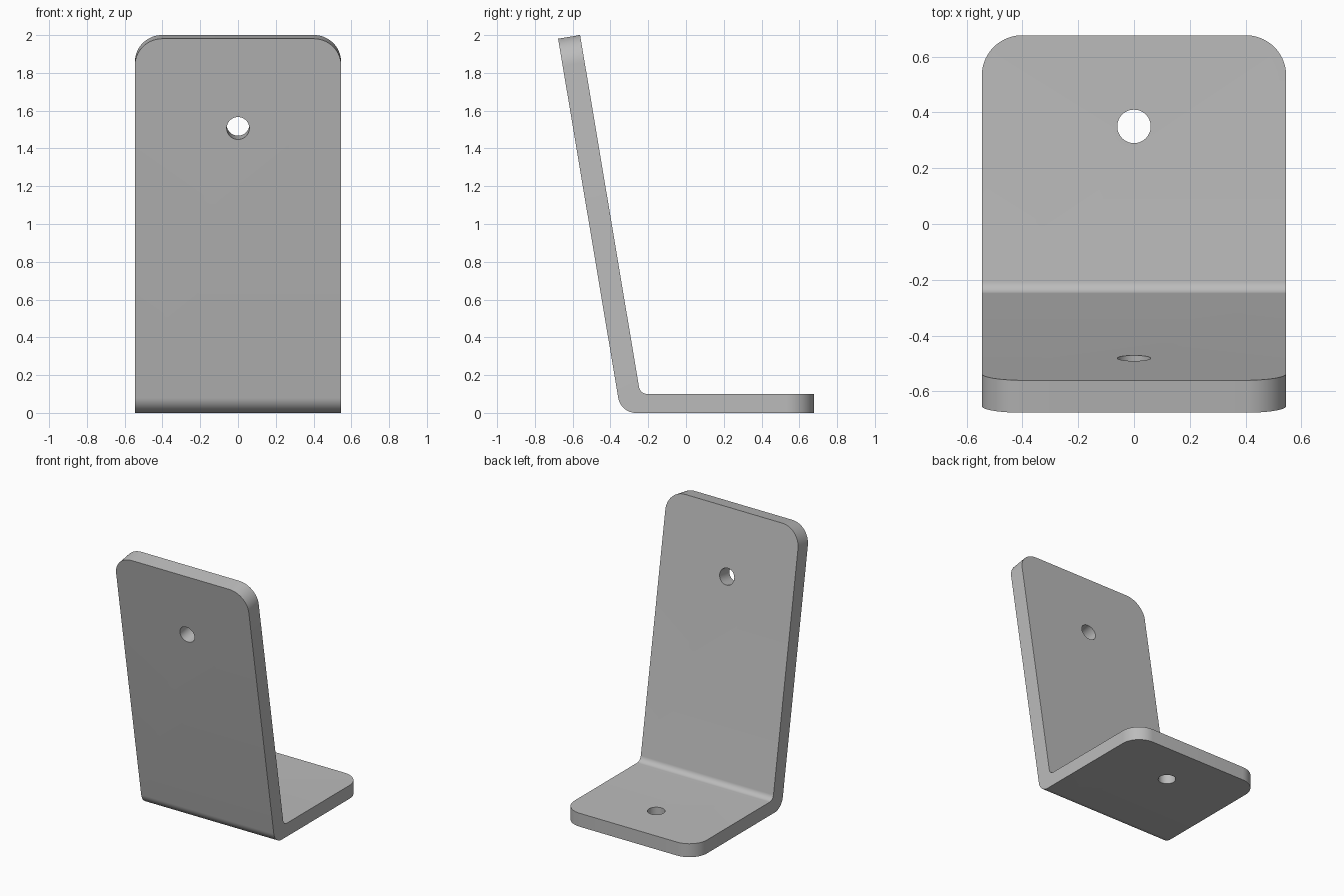
import bpy, bmesh, math
from mathutils import Vector

if "Cube" in bpy.data.objects:
    bpy.data.objects.remove(bpy.data.objects["Cube"], do_unlink=True)

HALF_W, DEPTH, BASE_T, PLATE_T = 0.546, 0.677, 0.1, 0.118
LEAN = math.radians(9.5)
CORNER_R, HOLE_R = 0.145, 0.06

# Plate directions in the (y, z) plane
along = Vector((-math.sin(LEAN), math.cos(LEAN)))
across = Vector((math.cos(LEAN), math.sin(LEAN)))


def fillet(corner, d1, d2, radius, steps=12):
    """Arc that rounds a corner between unit directions d1 and d2."""
    half = d1.angle(d2) / 2
    centre = corner + (d1 + d2).normalized() * radius / math.sin(half)
    a = corner + d1 * radius / math.tan(half) - centre
    b = corner + d2 * radius / math.tan(half) - centre
    total = a.angle(b)
    return [centre + (a * math.sin(total * (1 - i / steps)) + b * math.sin(total * i / steps))
            / math.sin(total) for i in range(steps + 1)]


# Bent side profile
top_outer = Vector((-DEPTH, 1.981))
top_inner = top_outer + across * PLATE_T


def meet(point, z):
    """Where the leaning line through point reaches height z."""
    return point + along * (z - point.y) / along.y


flat = Vector((1, 0))
profile = [Vector((DEPTH, 0)), Vector((DEPTH, BASE_T))]
profile += fillet(meet(top_inner, BASE_T), flat, along, 0.045)
profile += [top_inner, top_outer]
profile += fillet(meet(top_outer, 0), along, flat, 0.095)

# Extrude the profile across the width
bm = bmesh.new()
face = bm.faces.new([bm.verts.new((-HALF_W, p.x, p.y)) for p in profile])
new = bmesh.ops.extrude_face_region(bm, geom=[face])["geom"]
bmesh.ops.translate(bm, vec=(2 * HALF_W, 0, 0),
                    verts=[g for g in new if isinstance(g, bmesh.types.BMVert)])


# Round the four free corners
def at_end(v):
    return v.co.y > DEPTH - 0.01 or v.co.z > 1.9


ends = [e for e in bm.edges if all(at_end(v) for v in e.verts)
        and abs(e.verts[0].co.x - e.verts[1].co.x) < 0.01]
bmesh.ops.bevel(bm, geom=ends, offset=CORNER_R, offset_type='OFFSET', segments=14,
                profile=0.5, affect='EDGES', clamp_overlap=False)
bmesh.ops.recalc_face_normals(bm, faces=bm.faces[:])
mesh = bpy.data.meshes.new("bent_bracket")
bm.to_mesh(mesh)
bm.free()
bracket = bpy.data.objects.new("bent_bracket", mesh)
bpy.context.collection.objects.link(bracket)


# Drill the base hole and the back plate hole
def drill(name, location, tilt):
    bpy.ops.mesh.primitive_cylinder_add(vertices=48, radius=HOLE_R, depth=0.4,
                                        location=location, rotation=(tilt, 0, 0))
    cutter = bpy.context.object
    cutter.name = name
    cutter.hide_render = True
    mod = bracket.modifiers.new(name, 'BOOLEAN')
    mod.operation = 'DIFFERENCE'
    mod.solver = 'EXACT'
    mod.object = cutter
    bpy.context.view_layer.objects.active = bracket
    bpy.ops.object.modifier_apply(modifier=name)
    bpy.data.objects.remove(cutter, do_unlink=True)


drill("base_hole", (0, 0.35, BASE_T / 2), 0)
hole = meet(top_outer, 1.507)
drill("plate_hole", (0, hole.x, hole.y), math.pi / 2 + LEAN)

# Grey metal finish
grey = bpy.data.materials.new("grey_metal")
grey.use_nodes = True
colour = (0.5, 0.5, 0.5, 1)
grey.diffuse_color = colour
grey.node_tree.nodes["Principled BSDF"].inputs["Base Color"].default_value = colour
bracket.data.materials.clear()
bracket.data.materials.append(grey)

bpy.ops.object.select_all(action='DESELECT')
bracket.select_set(True)
bpy.context.view_layer.objects.active = bracket
bpy.ops.object.shade_smooth_by_angle(angle=math.radians(30))
